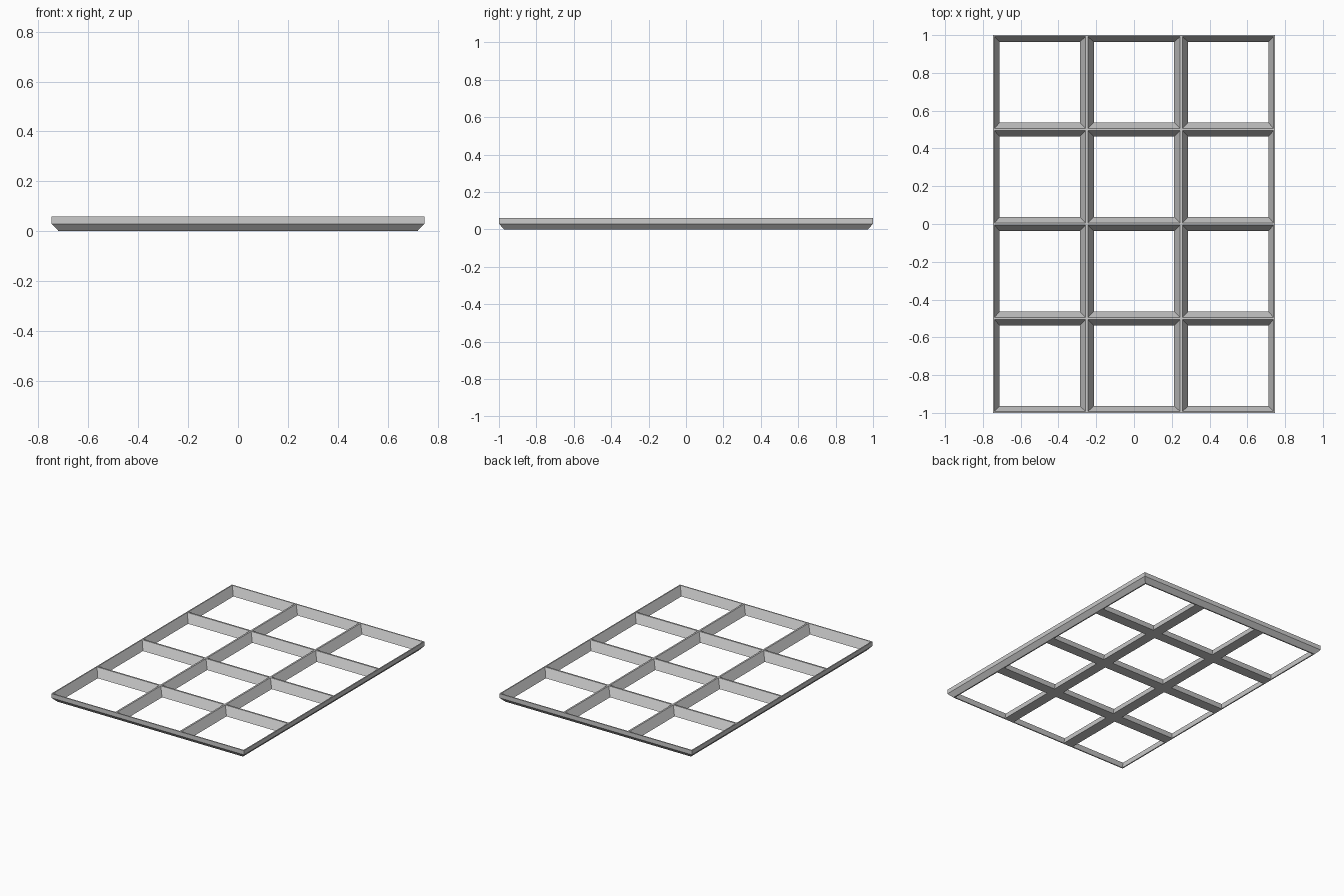
import bpy, bmesh

if "Cube" in bpy.data.objects:
    bpy.data.objects.remove(bpy.data.objects["Cube"], do_unlink=True)

HALF_X, HALF_Y, HEIGHT = 0.747, 1.0, 0.06
CHAMFER = 0.028                      # slanted lower outside edge
TOP, BOTTOM = 0.006, 0.037           # half widths of a bar at top and bottom
RIM_TOP, RIM_BOTTOM = 0.008, 0.036   # rim widths at top and bottom
COLS, ROWS = [-0.25, 0.25], [-0.5, 0.0, 0.5]

grey = bpy.data.materials.new("plain_grey")
grey.use_nodes = True
grey.diffuse_color = (0.6, 0.6, 0.6, 1)
grey.node_tree.nodes["Principled BSDF"].inputs["Base Color"].default_value = (0.6, 0.6, 0.6, 1)


def loft(bm, layers):
    """Closed solid through rectangles (x0, x1, y0, y1, z), lowest first."""
    rings = [[bm.verts.new(p) for p in
              ((x0, y0, z), (x1, y0, z), (x1, y1, z), (x0, y1, z))]
             for x0, x1, y0, y1, z in layers]
    bm.faces.new(rings[0][::-1])
    bm.faces.new(rings[-1])
    for low, high in zip(rings, rings[1:]):
        for i in range(4):
            j = (i + 1) % 4
            bm.faces.new((low[i], low[j], high[j], high[i]))


def make_object(name, bm):
    mesh = bpy.data.meshes.new(name)
    bm.to_mesh(mesh)
    bm.free()
    mesh.materials.append(grey)
    obj = bpy.data.objects.new(name, mesh)
    bpy.context.collection.objects.link(obj)
    return obj


def spans(lines, half, bar, rim):
    """Opening limits between the bars along one axis."""
    starts = [-half + rim] + [c + bar for c in lines]
    ends = [c - bar for c in lines] + [half - rim]
    return list(zip(starts, ends))


def opening(low, high, t):
    return [a + (b - a) * t for a, b in zip(low, high)]


# Chamfered slab
bm = bmesh.new()
loft(bm, [(-HALF_X + c, HALF_X - c, -HALF_Y + c, HALF_Y - c, z)
          for c, z in ((CHAMFER, 0), (0, 0.03), (0, HEIGHT))])
frame = make_object("lattice_frame", bm)

# Tapered openings, reaching just past both faces of the slab
bm = bmesh.new()
x_low, x_high = (spans(COLS, HALF_X, *w) for w in ((BOTTOM, RIM_BOTTOM), (TOP, RIM_TOP)))
y_low, y_high = (spans(ROWS, HALF_Y, *w) for w in ((BOTTOM, RIM_BOTTOM), (TOP, RIM_TOP)))
for xl, xh in zip(x_low, x_high):
    for yl, yh in zip(y_low, y_high):
        loft(bm, [(*opening(xl, xh, t), *opening(yl, yh, t), t * HEIGHT)
                  for t in (-0.05, 1.05)])
cutter = make_object("opening_cutter", bm)
cutter.hide_render = True

cut = frame.modifiers.new("openings", "BOOLEAN")
cut.operation = "DIFFERENCE"
cut.solver = "EXACT"
cut.object = cutter
bpy.context.view_layer.objects.active = frame
frame.select_set(True)
bpy.ops.object.modifier_apply(modifier=cut.name)
bpy.data.objects.remove(cutter, do_unlink=True)
